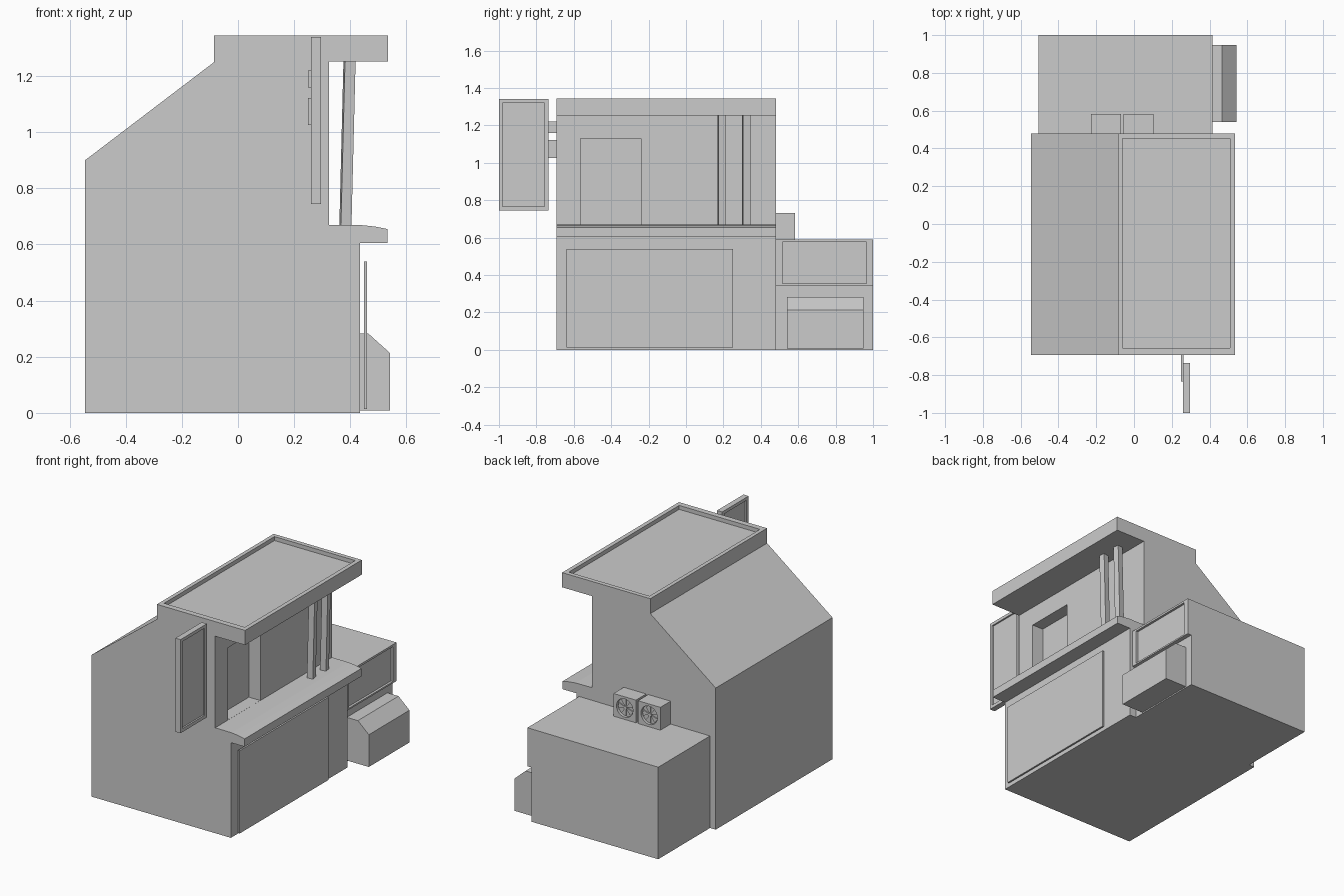
import bpy, bmesh
from math import sin, cos, pi
from mathutils import Matrix, Vector

if "Cube" in bpy.data.objects:
    bpy.data.objects.remove(bpy.data.objects["Cube"])


def make(name, bm):
    bmesh.ops.recalc_face_normals(bm, faces=bm.faces)
    me = bpy.data.meshes.new(name)
    bm.to_mesh(me)
    bm.free()
    ob = bpy.data.objects.new(name, me)
    bpy.context.collection.objects.link(ob)
    return ob


def prism(name, xz, y0, y1):
    bm = bmesh.new()
    face = bm.faces.new([bm.verts.new((x, y0, z)) for x, z in xz])
    ext = bmesh.ops.extrude_face_region(bm, geom=[face])
    verts = [v for v in ext["geom"] if isinstance(v, bmesh.types.BMVert)]
    bmesh.ops.translate(bm, verts=verts, vec=(0, y1 - y0, 0))
    return make(name, bm)


def box(name, x0, x1, y0, y1, z0, z1):
    return prism(name, [(x0, z0), (x1, z0), (x1, z1), (x0, z1)], y0, y1)


def cut(ob, cutter):
    cutter.hide_render = True
    mod = ob.modifiers.new("cut", "BOOLEAN")
    mod.operation = "DIFFERENCE"
    mod.solver = "EXACT"
    mod.object = cutter
    bpy.context.view_layer.objects.active = ob
    bpy.ops.object.modifier_apply(modifier=mod.name)
    bpy.data.objects.remove(cutter)


def circle(cx, cz, r, n):
    return [(cx + r * cos(2 * pi * i / n), cz + r * sin(2 * pi * i / n)) for i in range(n)]


# Main building: side profile with counter ledge, overhanging roof and sloped back
main = prism("shop_body", [
    (-0.545, 0), (0.435, 0), (0.435, 0.605), (0.532, 0.605), (0.532, 0.655),
    (0.487, 0.664), (0.44, 0.669), (0.325, 0.67), (0.325, 1.252), (0.535, 1.252),
    (0.535, 1.345), (-0.085, 1.345), (-0.085, 1.25), (-0.545, 0.9)], -0.693, 0.48)
cut(main, box("roof_cut", -0.06, 0.508, -0.657, 0.452, 1.32, 1.45))
cut(main, box("door_cut", 0.245, 0.42, -0.565, -0.24, 0.6705, 1.13))

# Thin panel standing off the counter wall
box("counter_panel", 0.449, 0.46, -0.64, 0.252, 0.014, 0.54)

# Two leaning posts under the roof
for i, y in enumerate((0.19, 0.322)):
    bm = bmesh.new()
    bmesh.ops.create_cube(bm, size=1)
    bmesh.ops.scale(bm, verts=bm.verts, vec=(0.038, 0.038, 0.59))
    bmesh.ops.rotate(bm, verts=bm.verts, cent=(0, 0, 0), matrix=Matrix.Rotation(0.15, 3, "Z"))
    for v in bm.verts:
        v.co += Vector((0.39 + 0.025 * v.co.z, y, 0.961))
    make(f"post_{i + 1}", bm)

# Side annex with a recessed lower front and a framed upper board
annex = prism("annex", [(-0.505, 0), (0.387, 0), (0.387, 0.345), (0.415, 0.345),
                        (0.415, 0.59), (-0.505, 0.585)], 0.48, 1.0)
cut(annex, box("board_cut", 0.4, 0.5, 0.515, 0.965, 0.355, 0.577))

# Chamfered bin against the annex
prism("annex_bin", [(0.387, 0.008), (0.542, 0.008), (0.542, 0.213), (0.465, 0.282),
                    (0.387, 0.282)], 0.54, 0.948)

# Hanging sign, framed on both faces, with wall brackets
sign = box("hanging_sign", 0.26, 0.296, -1.0, -0.735, 0.745, 1.34)
for x0, x1 in ((0.2, 0.27), (0.286, 0.35)):
    cut(sign, box("sign_cut", x0, x1, -0.98, -0.757, 0.767, 1.32))
for i, (z0, z1) in enumerate(((1.025, 1.122), (1.16, 1.22))):
    box(f"sign_bracket_{i + 1}", 0.249, 0.263, -0.835, -0.69, z0, z1)

# Air conditioning units with fans facing the rear
for i, (x0, x1) in enumerate(((-0.228, -0.07), (-0.056, 0.102))):
    unit = box(f"cooling_unit_{i + 1}", x0, x1, 0.48, 0.583, 0.585, 0.732)
    cx, cz = (x0 + x1) / 2, 0.66
    cut(unit, prism("fan_cut", circle(cx, cz, 0.058, 24), 0.565, 0.62))
    prism(f"fan_hub_{i + 1}", circle(cx, cz, 0.012, 10), 0.563, 0.578)
    for k in range(5):
        a = 2 * pi * k / 5
        pts = [(cx, cz)] + [(cx + 0.053 * cos(a + d), cz + 0.053 * sin(a + d))
                            for d in (-0.35, 0, 0.35)]
        prism(f"fan_blade_{i + 1}_{k + 1}", pts, 0.566, 0.572)
